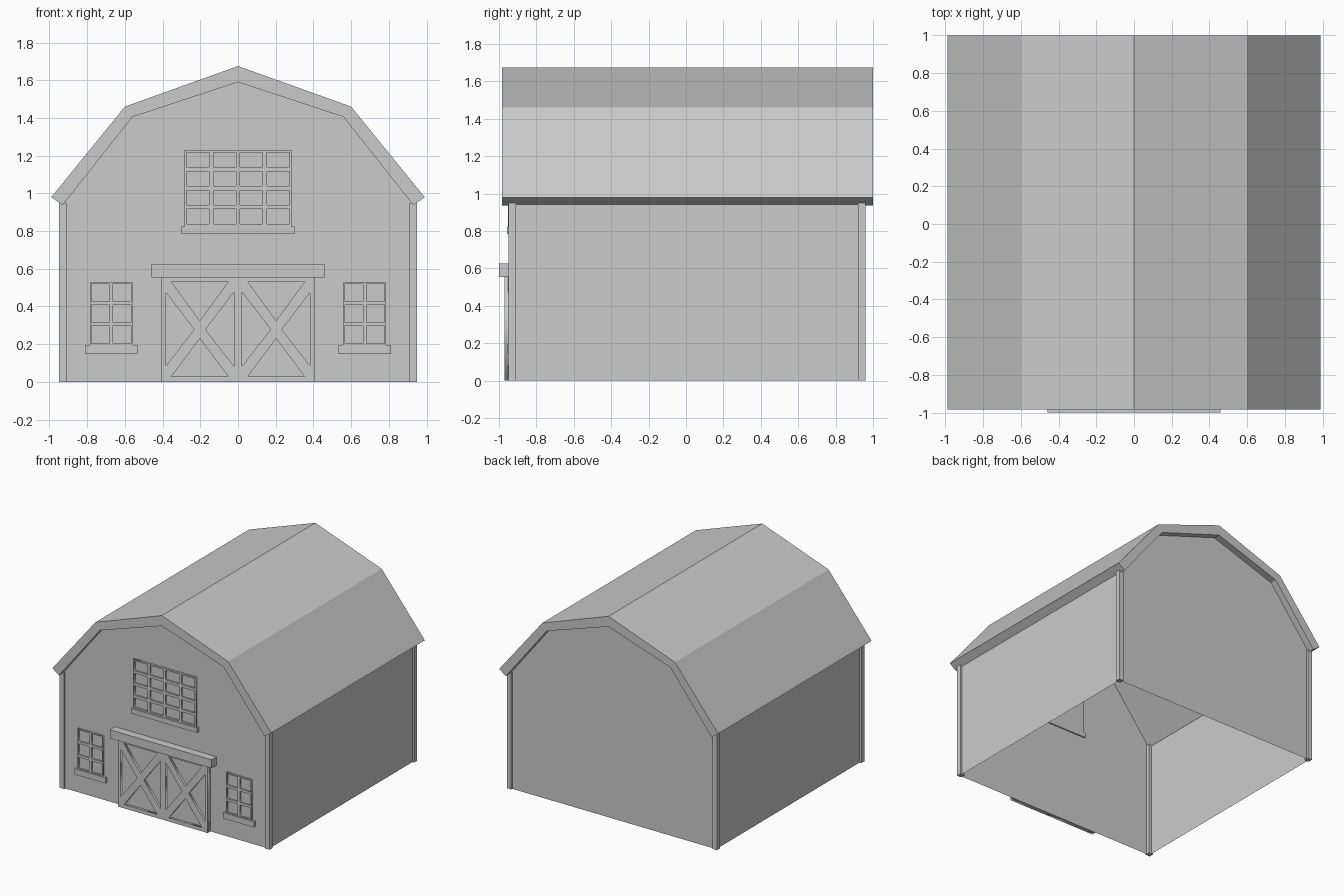
import bpy, bmesh
from mathutils import Matrix

if "Cube" in bpy.data.objects:
    bpy.data.objects.remove(bpy.data.objects["Cube"])

WALL = -0.935  # front wall plane


def finish(name, bm):
    bmesh.ops.remove_doubles(bm, verts=bm.verts, dist=1e-5)
    bmesh.ops.recalc_face_normals(bm, faces=bm.faces)
    me = bpy.data.meshes.new(name)
    bm.to_mesh(me)
    bm.free()
    ob = bpy.data.objects.new(name, me)
    bpy.context.collection.objects.link(ob)
    return ob


def box(name, x0, x1, y0, y1, z0, z1):
    bm = bmesh.new()
    bmesh.ops.create_cube(bm, size=1)
    size = Matrix.Diagonal((x1 - x0, y1 - y0, z1 - z0, 1))
    mid = Matrix.Translation(((x0 + x1) / 2, (y0 + y1) / 2, (z0 + z1) / 2))
    bm.transform(mid @ size)
    return finish(name, bm)


def prism(name, profile, y0, y1, open_bottom=False):
    # extrude an x-z profile along y
    bm = bmesh.new()
    a = [bm.verts.new((x, y0, z)) for x, z in profile]
    b = [bm.verts.new((x, y1, z)) for x, z in profile]
    bm.faces.new(a)
    bm.faces.new(b)
    n = len(profile)
    for i in range(n):
        j = (i + 1) % n
        if not (open_bottom and j == 0):
            bm.faces.new((a[i], a[j], b[j], b[i]))
    return finish(name, bm)


def pierced_panel(name, outlines, y0, y1):
    # filled curve: first outline is the border, the rest are holes
    cu = bpy.data.curves.new(name, 'CURVE')
    cu.dimensions = '2D'
    cu.fill_mode = 'BOTH'
    cu.extrude = (y1 - y0) / 2
    for pts in outlines:
        sp = cu.splines.new('POLY')
        sp.points.add(len(pts) - 1)
        for p, (x, z) in zip(sp.points, pts):
            p.co = (x, z, 0, 1)
        sp.use_cyclic_u = True
    tmp = bpy.data.objects.new(name + "_outline", cu)
    bpy.context.collection.objects.link(tmp)
    dg = bpy.context.evaluated_depsgraph_get()
    me = bpy.data.meshes.new_from_object(tmp.evaluated_get(dg))
    bm = bmesh.new()
    bm.from_mesh(me)
    bpy.data.objects.remove(tmp)
    bpy.data.curves.remove(cu)
    bpy.data.meshes.remove(me)
    bm.transform(Matrix.Translation((0, (y0 + y1) / 2, 0)) @ Matrix.Rotation(1.5707963, 4, 'X'))
    return finish(name, bm)


def rect(x0, x1, z0, z1):
    return [(x0, z0), (x1, z0), (x1, z1), (x0, z1)]


def window(name, cx, half, z0, z1, cols, rows, edge, bar, front, back, sill_half, sill_h):
    w = (2 * half - 2 * edge - (cols - 1) * bar) / cols
    h = (z1 - z0 - 2 * edge - (rows - 1) * bar) / rows
    holes = []
    for c in range(cols):
        for r in range(rows):
            x = cx - half + edge + c * (w + bar)
            z = z0 + edge + r * (h + bar)
            holes.append(rect(x, x + w, z, z + h))
    pierced_panel(name + "_frame", [rect(cx - half, cx + half, z0, z1)] + holes, front, WALL - 0.002)
    box(name + "_glass", cx - half, cx + half, WALL - 0.002, back, z0, z1)
    box(name + "_sill", cx - sill_half, cx + sill_half, front - 0.005, back, z0 - sill_h, z0)


# Gambrel roof and the wall shell beneath it
outer = [(-0.99, 0.98), (-0.6, 1.46), (0, 1.675), (0.6, 1.46), (0.99, 0.98)]
inner = [(0.93, 0.937), (0.56, 1.405), (0, 1.59), (-0.56, 1.405), (-0.93, 0.937)]
prism("roof", outer + inner, -0.985, 1.0)
prism("walls", [(-0.935, 0), (-0.935, 0.943)] + inner[3:0:-1] + [(0.935, 0.943), (0.935, 0)],
      WALL, 0.945, open_bottom=True)

# Corner posts
for sx in (-1, 1):
    x0, x1 = sorted((sx * 0.91, sx * 0.95))
    box("front_corner_post", x0, x1, -0.948, -0.908, 0, 0.95)
    box("back_corner_post", x0, x1, 0.919, 0.959, 0, 0.95)

# Double barn doors with cross bracing
for s in (-1, 1):
    c = 0.2025 * s
    holes = [[(c - 0.15, 0.53), (c + 0.15, 0.53), (c, 0.325)],
             [(c - 0.15, 0.03), (c + 0.15, 0.03), (c, 0.23)]]
    for t in (-1, 1):
        holes.append([(c + t * 0.18, 0.475), (c + t * 0.18, 0.085), (c + t * 0.03, 0.278)])
    x0, x1 = c - 0.2025, c + 0.2025
    pierced_panel("barn_door_brace", [rect(x0, x1, 0, 0.555)] + holes, -0.971, -0.952)
    box("barn_door_panel", x0, x1, -0.952, WALL, 0, 0.555)
box("door_track_cover", -0.46, 0.46, -1.0, WALL, 0.555, 0.625)

# Windows
window("loft_window", 0, 0.285, 0.825, 1.23, 4, 4, 0.012, 0.022, -0.951, -0.925, 0.30, 0.04)
for s in (-1, 1):
    window("side_window", s * 0.672, 0.114, 0.195, 0.527, 2, 3, 0.009, 0.02,
           -0.949, WALL, 0.14, 0.047)
